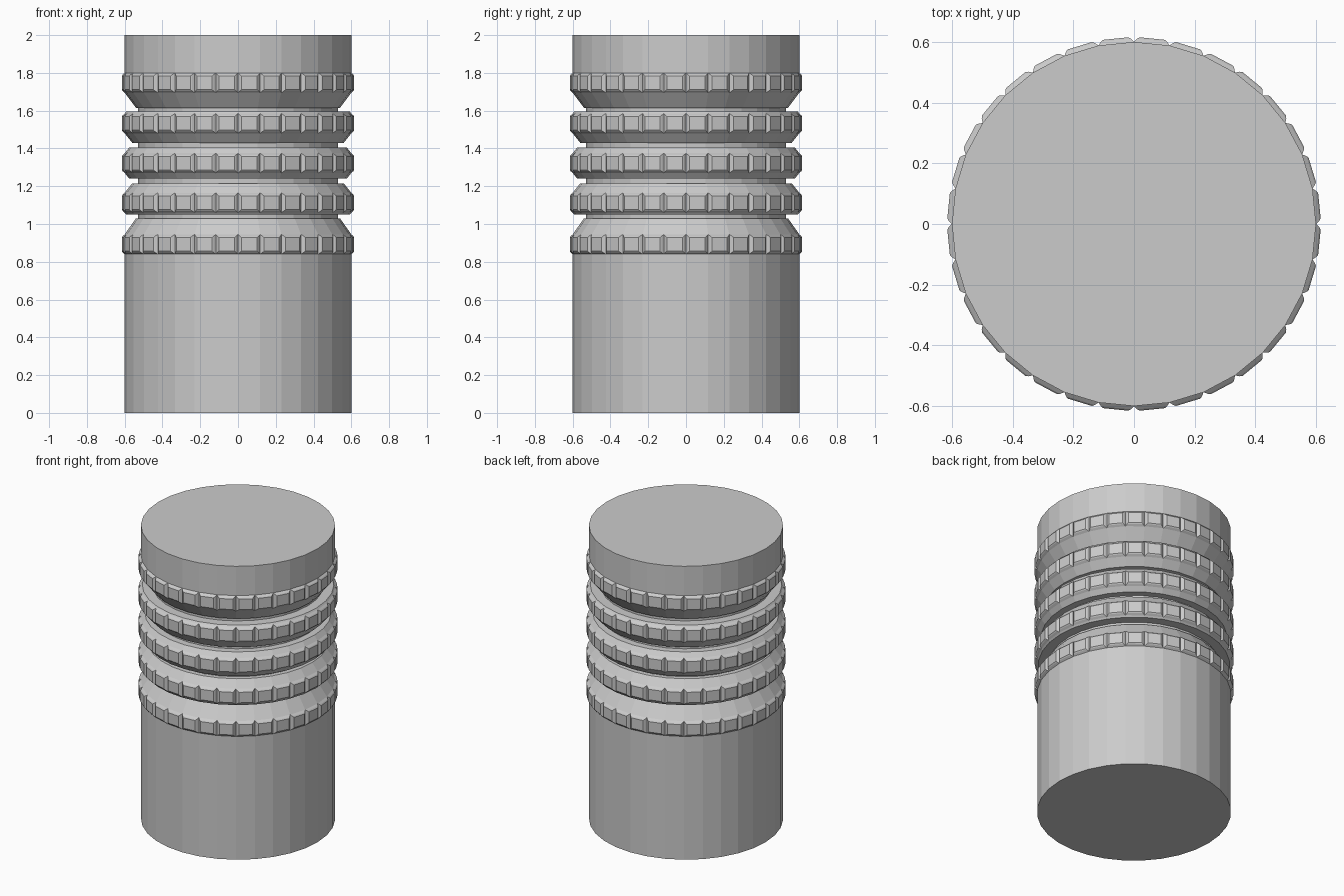
import bpy, bmesh
from math import cos, sin, pi

if "Cube" in bpy.data.objects:
    bpy.data.objects.remove(bpy.data.objects["Cube"])

SIDES = 32
R_BODY, R_LIP, R_CORE = 0.60, 0.56, 0.53

grey = bpy.data.materials.new("plain grey")
grey.use_nodes = True
colour = (0.6, 0.6, 0.6, 1)
grey.diffuse_color = colour
grey.node_tree.nodes["Principled BSDF"].inputs["Base Color"].default_value = colour


def lathe(name, profile, pads=None):
    """Closed flat-faced turning; the band between the two pad heights gets raised pads."""
    bm = bmesh.new()
    rings = [[bm.verts.new((r * cos(2 * pi * i / SIDES), r * sin(2 * pi * i / SIDES), z))
              for i in range(SIDES)] for r, z in profile]
    band = []
    for (low, high), (a, b) in zip(zip(rings, rings[1:]), zip(profile, profile[1:])):
        for i in range(SIDES):
            j = (i + 1) % SIDES
            face = bm.faces.new((low[i], low[j], high[j], high[i]))
            if pads == (a[1], b[1]):
                band.append(face)
    bm.faces.new(rings[0][::-1])
    bm.faces.new(rings[-1])
    bm.normal_update()
    # Raised pads with a chamfered rim and a slightly domed top
    if band:
        for thickness, depth in ((0.014, 0.012), (0.010, 0.005)):
            bmesh.ops.inset_individual(bm, faces=band, thickness=thickness, depth=depth)
    mesh = bpy.data.meshes.new(name)
    bm.to_mesh(mesh)
    bm.free()
    mesh.materials.append(grey)
    obj = bpy.data.objects.new(name, mesh)
    bpy.context.collection.objects.link(obj)


# Inner core, seen in the grooves
lathe("core", [(R_CORE, 0.8), (R_CORE, 1.75)])

# Lower body with the first padded band and its sloping shoulder
lathe("lower_body", [(R_BODY, 0), (R_BODY, 0.84), (R_BODY, 0.945), (0.54, 1.03)],
      pads=(0.84, 0.945))

# Three separate padded rings: bottom, band bottom, band top, top
for name, bottom, low, high, top in (
        ("lower_ring", 1.05, 1.06, 1.165, 1.215),
        ("middle_ring", 1.24, 1.27, 1.375, 1.405),
        ("upper_ring", 1.43, 1.48, 1.585, 1.595)):
    r_bottom = R_BODY - min(0.04, (low - bottom) * 0.8)
    r_top = R_BODY - min(0.04, (top - high) * 0.8)
    lathe(name, [(r_bottom, bottom), (R_BODY, low), (R_BODY, high), (r_top, top)],
          pads=(low, high))

# Upper body with the last padded band over a sloping underside
lathe("upper_body", [(0.54, 1.615), (R_BODY, 1.695), (R_BODY, 1.80), (R_BODY, 2.0)],
      pads=(1.695, 1.80))
